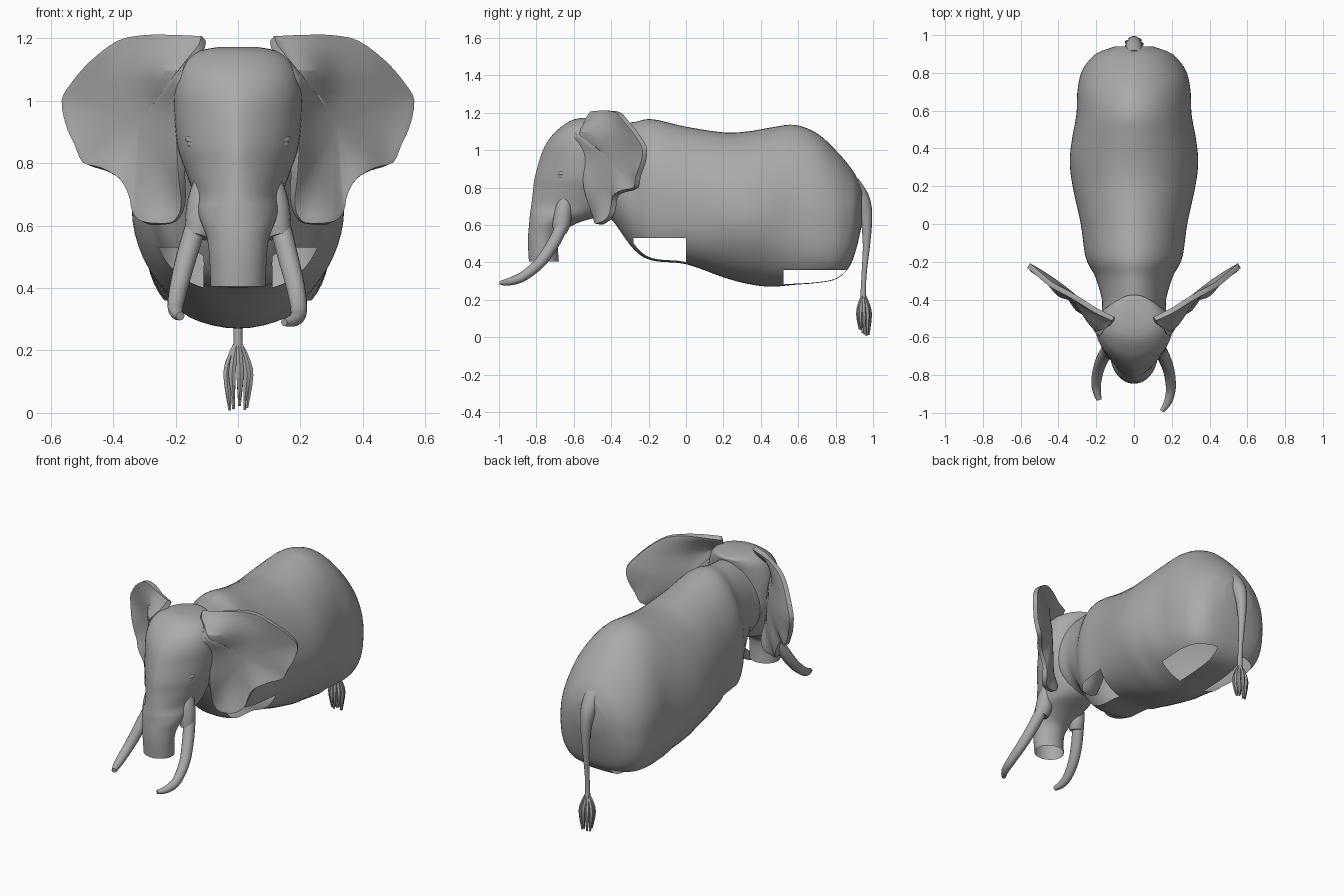
import bpy, bmesh, math, random
from mathutils import Vector

if "Cube" in bpy.data.objects:
    bpy.data.objects.remove(bpy.data.objects["Cube"])

GREY = (0.4, 0.4, 0.4, 1)
hide = bpy.data.materials.new("grey hide")
hide.use_nodes = True
hide.diffuse_color = GREY
hide.node_tree.nodes["Principled BSDF"].inputs["Base Color"].default_value = GREY


def finish(name, bm, angle=50):
    bmesh.ops.recalc_face_normals(bm, faces=bm.faces[:])
    mesh = bpy.data.meshes.new(name)
    bm.to_mesh(mesh)
    bm.free()
    mesh.materials.append(hide)
    obj = bpy.data.objects.new(name, mesh)
    bpy.context.collection.objects.link(obj)
    bpy.ops.object.select_all(action="DESELECT")
    obj.select_set(True)
    bpy.context.view_layer.objects.active = obj
    bpy.ops.object.shade_smooth_by_angle(angle=math.radians(angle))
    return obj


def smooth_rows(rows, steps):
    """Spline through rows of numbers."""
    out = []
    for i in range(len(rows) - 1):
        quad = [rows[max(i - 1, 0)], rows[i], rows[i + 1], rows[min(i + 2, len(rows) - 1)]]
        for s in range(steps):
            t = s / steps
            out.append([b + t * ((c - a) / 2 + t * ((a - 2.5 * b + 2 * c - d / 2)
                        + t * (1.5 * (b - c) + (d - a) / 2)))
                        for a, b, c, d in zip(*quad)])
    return out + [list(rows[-1])]


def loft(rings, cap_start=False, cap_end=False):
    bm = bmesh.new()
    loops = [[bm.verts.new(p) for p in ring] for ring in rings]
    n = len(loops[0])
    for a, b in zip(loops, loops[1:]):
        for i in range(n):
            j = (i + 1) % n
            bm.faces.new((a[i], a[j], b[j], b[i]))
    if cap_start:
        bm.faces.new(loops[0])
    if cap_end:
        bm.faces.new(loops[-1])
    return bm


def tube(name, rows, sides=16, steps=5):
    """Rows of x, y, z, radius swept into a round tube."""
    rows = smooth_rows(rows, steps)
    pts = [Vector(r[:3]) for r in rows]
    rings = []
    for i, (p, r) in enumerate(zip(pts, rows)):
        along = (pts[min(i + 1, len(pts) - 1)] - pts[max(i - 1, 0)]).normalized()
        u = along.cross(Vector((1, 0, 0))).normalized()
        v = along.cross(u)
        rings.append([p + r[3] * (u * math.cos(a) + v * math.sin(a))
                      for a in (math.tau * k / sides for k in range(sides))])
    return finish(name, loft(rings, True, True))


def power(value, exponent):
    return math.copysign(abs(value) ** exponent, value)


def clamp(value):
    return max(0, min(1, value))


ANGLES = [math.tau * k / 56 for k in range(56)]

# Body: y, top, bottom, half width, squareness of the lower half
BODY = [
    (-.56, 1.14, .72, .15, 2), (-.48, 1.14, .66, .17, 2), (-.40, 1.14, .63, .17, 2),
    (-.28, 1.15, .47, .205, 2.4),
    (-.18, 1.165, .41, .255, 2.8), (0, 1.125, .39, .282, 2.6), (.2, 1.095, .32, .325, 2),
    (.33, 1.1, .285, .34, 1.9), (.45, 1.12, .27, .328, 2), (.58, 1.135, .28, .305, 2.7),
    (.7, 1.09, .29, .3, 3), (.8, 1.0, .31, .28, 3), (.87, .92, .37, .235, 3),
    (.91, .86, .47, .185, 2.5), (.94, .79, .6, .1, 2)]
rings = []
for y, top, low, w, n in smooth_rows(BODY, 5):
    mid = low + (top - low) * .45
    ring = []
    for a in ANGLES:
        c, s = math.cos(a), math.sin(a)
        e = 1.06 if s > 0 else 2 / n
        ring.append((w * power(c, e), y, mid + power(s, e) * (top - mid if s > 0 else mid - low)))
    rings.append(ring)
bm = loft(rings, True, True)

# Open leg holes: y start, y end, height, inner x
for y0, y1, z, x in ((-.28, 0, .53, .11), (.52, .86, .36, .09)):
    for axis, at in (("Y", y0), ("Y", y1), ("Z", z), ("X", x), ("X", -x)):
        normal = Vector([float(axis == k) for k in "XYZ"])
        near = [f for f in bm.faces if f.calc_center_median().z < z + .05
                and y0 - .06 < f.calc_center_median().y < y1 + .06]
        parts = set(near)
        for f in near:
            parts.update(f.edges, f.verts)
        bmesh.ops.bisect_plane(bm, geom=list(parts), dist=.002,
                               plane_co=normal * at, plane_no=normal)
    gone = []
    for f in bm.faces:
        c = f.calc_center_median()
        if y0 < c.y < y1 and c.z < z and abs(c.x) > x:
            gone.append(f)
    bmesh.ops.delete(bm, geom=gone, context="FACES")
finish("body", bm)

# Head and trunk: z, front y, widest y, back y, half width
HEAD = [
    (.405, -.84, -.76, -.68, .088), (.5, -.845, -.765, -.685, .092), (.56, -.843, -.75, -.665, .1),
    (.61, -.838, -.72, -.58, .118), (.65, -.835, -.66, -.46, .132), (.7, -.828, -.58, -.41, .142),
    (.78, -.818, -.55, -.4, .17), (.86, -.807, -.54, -.4, .195), (1.0, -.765, -.54, -.4, .205),
    (1.08, -.715, -.54, -.39, .192), (1.13, -.66, -.53, -.38, .165), (1.16, -.61, -.52, -.38, .12),
    (1.172, -.56, -.51, -.45, .06)]
rings = []
for z, front, mid, back, w in smooth_rows(HEAD, 5):
    narrow = 1 + .45 * clamp((z - .66) / .15) * clamp((1.1 - z) / .15)
    ring = []
    for a in ANGLES:
        c, s = math.cos(a), math.sin(a)
        ring.append((w * power(c, 1 if s > 0 else narrow),
                     mid + s * (back - mid if s > 0 else mid - front), z))
    rings.append(ring)
finish("head_and_trunk", loft(rings, cap_end=True))

# Ears: outline x, z
EAR = [
    (.11, 1.2), (.2, 1.205), (.29, 1.21), (.38, 1.193), (.465, 1.13), (.53, 1.055), (.558, 1.0),
    (.545, .92), (.52, .86), (.49, .8), (.43, .78), (.38, .75), (.35, .7), (.33, .64), (.3, .61),
    (.25, .605), (.2, .615), (.175, .67), (.18, .76), (.185, .88), (.185, 1.0), (.165, 1.1), (.12, 1.165)]
CENTRE = (.31, .93)


def ear_depth(x, z, t):
    """Slanted sheet, cupped in the middle, swept back along the top and at the lobe."""
    slant = -.55 + (x - .17) * .85
    cup = .04 * (1 - t * t)
    top = .1 * clamp((.45 - x) / .34) * clamp((z - 1.08) / .12)
    lobe = .05 * clamp((.3 - x) / .13) * clamp((.85 - z) / .2)
    fold = -.06 * math.exp(-((x - .21) / .07) ** 2 - ((z - 1.09) / .08) ** 2)
    ripple = .012 * t * math.sin(x * 32 + z * 14) * clamp((.95 - z) * 6)
    return slant + cup + top + lobe + fold + ripple


def ear(name, side):
    outline = smooth_rows(EAR + EAR[:1], 3)[:-1]
    rings = []
    for t in (1, .93, .86, .78, .7, .6, .5, .35, .2, .06):
        ring = []
        for point in outline:
            x, z = (m + t * (p - m) for p, m in zip(point, CENTRE))
            ring.append((side * x, ear_depth(x, z, t), z))
        rings.append(ring)
    obj = finish(name, loft(rings, cap_end=True), 75)
    thick = obj.modifiers.new("thickness", "SOLIDIFY")
    thick.thickness = .028
    thick.offset = 0
    rim = obj.modifiers.new("soft rim", "BEVEL")
    rim.width = .009
    rim.segments = 3


for label, side in (("left", 1), ("right", -1)):
    ear(label + "_ear", side)

    # Tusk sockets
    tube(label + "_tusk_socket", [
        (side * .1, -.64, .76, .035), (side * .115, -.655, .68, .046),
        (side * .122, -.665, .61, .048), (side * .132, -.675, .565, .038)])

    # Eyes with a heavy lid
    tube(label + "_eye", [
        (side * .155, -.645, .868, .004), (side * .15, -.67, .862, .013),
        (side * .13, -.695, .855, .004)], 10)
    tube(label + "_eyelid", [
        (side * .165, -.635, .872, .004), (side * .154, -.665, .876, .013),
        (side * .13, -.7, .864, .004)], 10)

# Tusks, the left one longer
tube("left_tusk", [
    (.135, -.66, .6, .034), (.16, -.71, .5, .033), (.185, -.78, .4, .03), (.195, -.87, .325, .026),
    (.18, -.94, .298, .021), (.148, -.99, .29, .012)])
tube("right_tusk", [
    (-.135, -.66, .6, .034), (-.165, -.71, .5, .033), (-.188, -.77, .41, .03),
    (-.2, -.84, .345, .026), (-.196, -.89, .32, .021), (-.185, -.93, .31, .014)])

# Tail and its tuft of hair locks
tube("tail", [
    (0, .88, .82, .05), (0, .935, .74, .046), (0, .963, .65, .033), (0, .965, .5, .02),
    (0, .954, .36, .014), (0, .948, .25, .014), (0, .95, .16, .018)])
random.seed(4)
LOCKS = 9
for k in range(LOCKS):
    a = math.tau * k / LOCKS
    cx, cy = math.cos(a), math.sin(a)
    end = random.uniform(.005, .05)
    tube("tail_lock", [
        (0, .95, .235, .007), (cx * .025, .95 + cy * .02, .18, .011),
        (cx * .038, .952 + cy * .03, .12, .013), (cx * .028, .953 + cy * .025, end, .005)], 6, 3)
